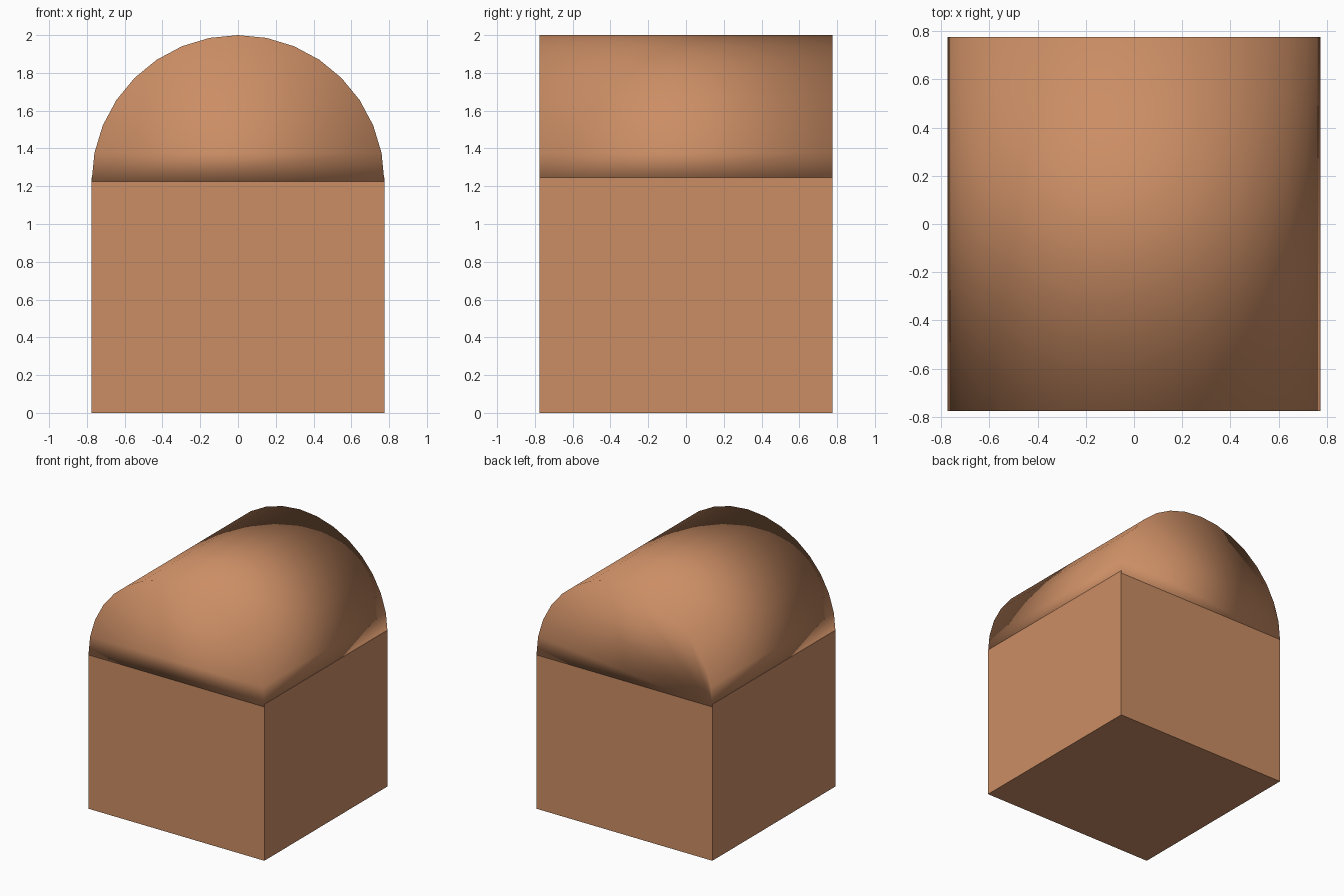
import bpy, bmesh, math

if "Cube" in bpy.data.objects:
    bpy.data.objects.remove(bpy.data.objects["Cube"])

R = 0.775          # half width and arch radius
SPRING = 1.225     # height where the arch starts

mat = bpy.data.materials.new("terracotta")
mat.diffuse_color = (0.6, 0.27, 0.13, 1)
mat.use_nodes = True
mat.node_tree.nodes["Principled BSDF"].inputs["Base Color"].default_value = mat.diffuse_color


def add_object(name, bm, smooth):
    bmesh.ops.recalc_face_normals(bm, faces=bm.faces)
    for f in bm.faces:
        f.smooth = smooth
    mesh = bpy.data.meshes.new(name)
    bm.to_mesh(mesh)
    bm.free()
    mesh.materials.append(mat)
    obj = bpy.data.objects.new(name, mesh)
    bpy.context.collection.objects.link(obj)
    return obj


# Square base block, slightly overlapping the arch
bm = bmesh.new()
bmesh.ops.create_cube(bm, size=1)
bmesh.ops.scale(bm, vec=(2 * R, 2 * R, SPRING + 0.02), verts=bm.verts)
bmesh.ops.translate(bm, vec=(0, 0, (SPRING + 0.02) / 2), verts=bm.verts)
add_object("base_block", bm, False)

# Barrel top: half circle of 16 sides extruded front to back, fully smooth
bm = bmesh.new()
depth = R + 0.0005
arc = [bm.verts.new((R * math.cos(math.pi * i / 16), -depth,
                     SPRING + R * math.sin(math.pi * i / 16))) for i in range(17)]
front = bm.faces.new(arc)
ext = bmesh.ops.extrude_face_region(bm, geom=[front], use_keep_orig=True)
moved = [g for g in ext["geom"] if isinstance(g, bmesh.types.BMVert)]
bmesh.ops.translate(bm, vec=(0, 2 * depth, 0), verts=moved)
add_object("barrel_top", bm, True)
